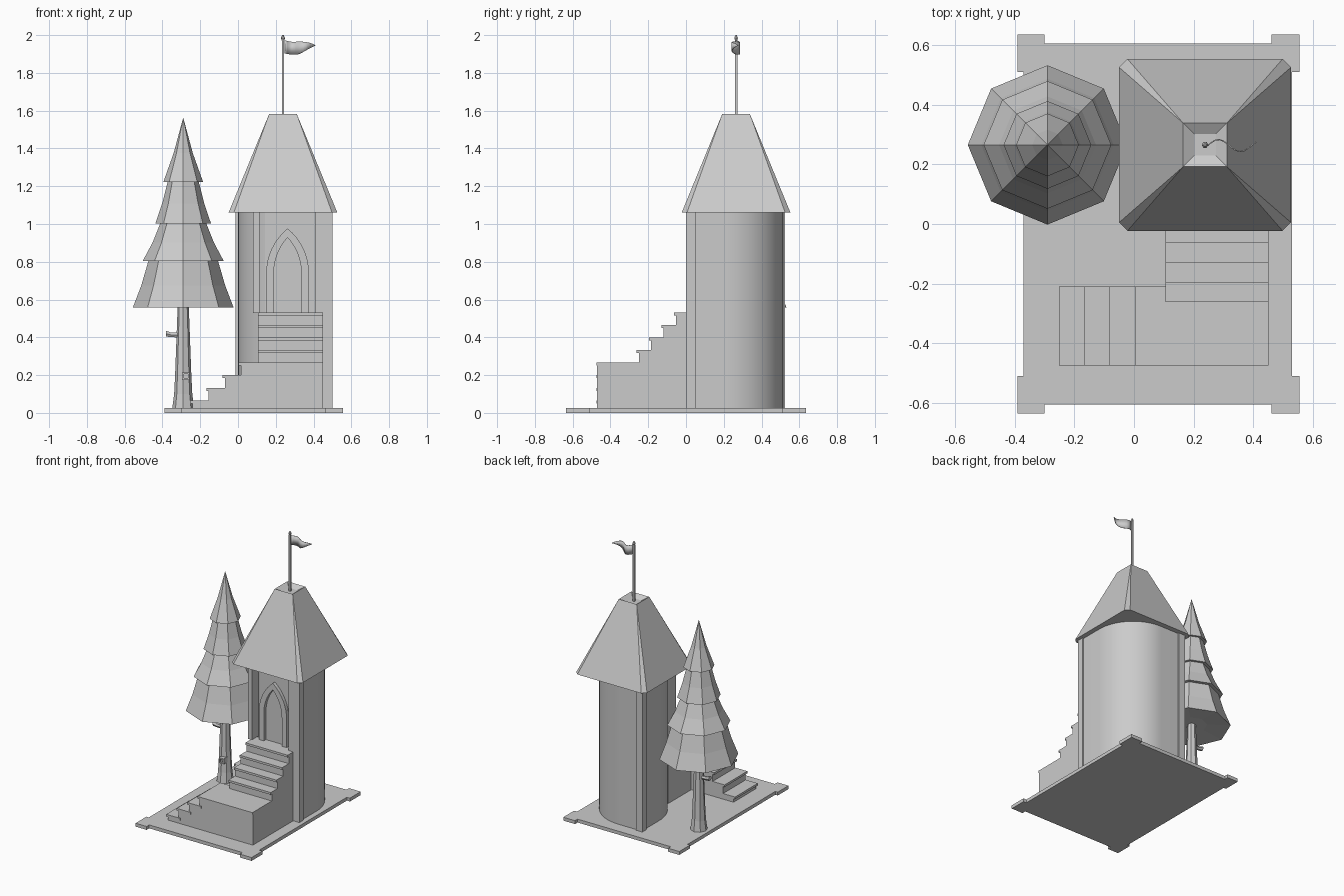
import bpy, bmesh, math
from mathutils import Vector

if "Cube" in bpy.data.objects:
    bpy.data.objects.remove(bpy.data.objects["Cube"], do_unlink=True)

stone = bpy.data.materials.new("plain_grey")
stone.use_nodes = True
GREY = (0.6, 0.6, 0.6, 1)
stone.diffuse_color = GREY
stone.node_tree.nodes["Principled BSDF"].inputs["Base Color"].default_value = GREY


def finish(name, bm, smooth=False):
    bmesh.ops.remove_doubles(bm, verts=bm.verts, dist=1e-5)
    bmesh.ops.recalc_face_normals(bm, faces=bm.faces)
    mesh = bpy.data.meshes.new(name)
    bm.to_mesh(mesh)
    bm.free()
    ob = bpy.data.objects.new(name, mesh)
    bpy.context.collection.objects.link(ob)
    mesh.materials.append(stone)
    if smooth:
        bpy.ops.object.select_all(action='DESELECT')
        ob.select_set(True)
        bpy.context.view_layer.objects.active = ob
        bpy.ops.object.shade_smooth_by_angle(angle=math.radians(30))
    return ob


def loft(name, rings, smooth=False):
    """Skin equal-length rings of points and cap both ends."""
    bm = bmesh.new()
    loops = [[bm.verts.new(p) for p in ring] for ring in rings]
    n = len(loops[0])
    for a, b in zip(loops, loops[1:]):
        for i in range(n):
            j = (i + 1) % n
            bm.faces.new((a[i], a[j], b[j], b[i]))
    bm.faces.new(loops[0])
    bm.faces.new(loops[-1])
    return finish(name, bm, smooth)


def prism(name, outline, z0, z1, smooth=False):
    return loft(name, [[(x, y, z) for x, y in outline] for z in (z0, z1)], smooth)


def box(name, x0, x1, y0, y1, z0, z1):
    return prism(name, [(x0, y0), (x1, y0), (x1, y1), (x0, y1)], z0, z1)


def circle(cx, cy, z, r, n=8, turn=0):
    return [(cx + r * math.cos(turn + math.tau * i / n),
             cy + r * math.sin(turn + math.tau * i / n), z) for i in range(n)]


def arc(cx, cy, r, a0, a1, n=20):
    return [(cx + r * math.cos(math.radians(a0 + (a1 - a0) * i / n)),
             cy + r * math.sin(math.radians(a0 + (a1 - a0) * i / n))) for i in range(n + 1)]


# Base slab with four corner feet
FLOOR = 0.025
box("base_slab", -0.37, 0.53, -0.605, 0.605, 0, FLOOR)
for x0, x1 in ((-0.39, -0.30), (0.46, 0.555)):
    for side in (-1, 1):
        ys = sorted((0.51 * side, 0.635 * side))
        box("base_corner", x0, x1, *ys, 0, FLOOR)

# Tower: two opposite corners rounded, the other two carrying posts
EAVES = 1.06
outline = arc(0.3, 0.31, 0.3, 180, 270) + [(0.49, 0.01)] + arc(0.19, 0.215, 0.3, 0, 90) + [(0.0, 0.515)]
tower = prism("tower_wall", outline, FLOOR, EAVES, True)
cutter = box("doorway_cutter", 0.115, 0.41, -0.1, 0.055, 0.53, EAVES + 0.1)
cutter.hide_render = True
cut = tower.modifiers.new("doorway", 'BOOLEAN')
cut.operation = 'DIFFERENCE'
cut.object = cutter
bpy.context.view_layer.objects.active = tower
bpy.ops.object.modifier_apply(modifier=cut.name)
bpy.data.objects.remove(cutter, do_unlink=True)
box("front_post", 0.45, 0.5, 0.0, 0.05, FLOOR, EAVES)
box("back_post", -0.012, 0.04, 0.475, 0.525, FLOOR, EAVES)
box("left_jamb", 0.08, 0.115, 0.0, 0.15, 0.53, EAVES)
box("right_jamb", 0.41, 0.45, 0.0, 0.05, 0.53, EAVES)


# Pointed door arch standing out from the recessed wall
def pointed(half, apex, spring=0.74, n=8):
    """Outline of half a pointed arch and its mirror, as (x, z)."""
    rise = apex - spring
    r = (half * half + rise * rise) / (2 * half)
    end = math.asin(min(1, rise / r))
    right = [(half, 0.53)] + [(half - r + r * math.cos(end * i / n), spring + r * math.sin(end * i / n))
                              for i in range(n + 1)]
    return right + [(-x, z) for x, z in reversed(right[:-1])]


DOOR_X = 0.2625
outer, inner = pointed(0.113, 0.976), pointed(0.073, 0.928)
bm = bmesh.new()
rows = [[bm.verts.new((DOOR_X + x, y, z)) for x, z in prof]
        for prof, y in ((outer, 0.06), (outer, 0.03), (inner, 0.03), (inner, 0.06))]
for a, b in zip(rows, rows[1:] + rows[:1]):
    for i in range(len(a) - 1):
        bm.faces.new((a[i], a[i + 1], b[i + 1], b[i]))
for i in (0, -1):
    bm.faces.new([row[i] for row in rows])
finish("door_arch", bm)


# Roof: steep hip with chamfered corners and a sunken top
RX, RY = 0.238, 0.265


def chamfered(half, c, z):
    pts = []
    for sx, sy in ((1, 1), (-1, 1), (-1, -1), (1, -1)):
        pair = [(half, half - c), (half - c, half)]
        if sx * sy < 0:
            pair.reverse()
        pts += [(RX + sx * a, RY + sy * b, z) for a, b in pair]
    return pts


loft("roof", [chamfered(0.288, 0.028, EAVES), chamfered(0.073, 0, 1.583), chamfered(0.036, 0, 1.56)])

# Flagpole and finial
loft("flagpole", [circle(RX, RY, z, 0.009, 4, math.pi / 4) for z in (1.55, 1.975)])
loft("finial", [circle(RX, RY, z, r, 6) for z, r in ((1.97, 0.006), (1.985, 0.011), (2.0, 0.004))])

# Waving pennant
bm = bmesh.new()
STEPS = 12
rows = []
for i in range(STEPS + 1):
    t = i / STEPS
    half = 0.033 * (1 - max(0, (t - 0.45) / 0.55) ** 1.3) + 0.001
    mid = 1.938 - 0.008 * math.sin(math.tau * t * 0.8)
    y = RY + 0.02 * math.sin(math.tau * t * 1.1)
    rows.append([bm.verts.new((RX + 0.008 + 0.162 * t, y, mid + s * half)) for s in (-1, 1)])
for a, b in zip(rows, rows[1:]):
    bm.faces.new((a[0], b[0], b[1], a[1]))
pennant = finish("pennant", bm, True)
pennant.modifiers.new("cloth", 'SOLIDIFY').thickness = 0.004

# Stairs: each step is a block with a slightly overhanging tread
RISE, LIP, TREAD = 0.0665, 0.012, 0.016


def height(i):
    return 0.0 + RISE * (i + 1)


for i in range(4):
    x = -0.24 + 0.085 * i
    top = height(i)
    end = 0.45 if i == 3 else x + 0.1
    box("lower_step", x, end, -0.47, -0.21, FLOOR, top - TREAD)
    box("lower_tread", x - LIP, end, -0.475, -0.21, top - TREAD, top)
for i in range(4):
    y = -0.25 + 0.066 * i
    top = height(i + 4)
    end = 0.06 if i == 3 else y + 0.08
    box("upper_step", 0.105, 0.45, y, end, FLOOR, top - TREAD)
    box("upper_tread", 0.105, 0.45, y - LIP, end, top - TREAD, top)
box("stair_core", 0.105, 0.45, -0.23, 0.03, FLOOR, 0.25)

# Fir tree: tapered trunk, short branch, knot and four skirted tiers
TX, TY = -0.29, 0.265
loft("trunk", [circle(TX, TY, z, r) for z, r in ((FLOOR, 0.058), (0.1, 0.048), (0.2, 0.043), (0.58, 0.029))])
loft("branch", [[(x, TY + r * math.cos(a), z + r * math.sin(a)) for a in (k * math.tau / 6 for k in range(6))]
                for x, z, r in ((-0.31, 0.412, 0.014), (-0.355, 0.413, 0.014), (-0.382, 0.42, 0.018))])
knot = [(0.245, 0.02), (0.2, 0.02), (0.2, 0.011), (0.215, 0.011)]
loft("knot", [[(-0.276 + sx * h, y, 0.195 + sz * h) for sx, sz in ((-1, -1), (1, -1), (1, 1), (-1, 1))]
              for y, h in knot])
TIERS = ((0.557, 0.267, 0.82, 0.18), (0.805, 0.214, 1.02, 0.115),
         (1.003, 0.147, 1.24, 0.078), (1.223, 0.105, 1.56, 0.001))
for z0, r0, z1, r1 in TIERS:
    zm, rm = z0 + (z1 - z0) * 0.45, r1 + (r0 - r1) * 0.48
    loft("tree_tier", [circle(TX, TY, z0 + 0.015, r1 * 0.6), circle(TX, TY, z0, r0),
                       circle(TX, TY, zm, rm), circle(TX, TY, z1, r1)])
